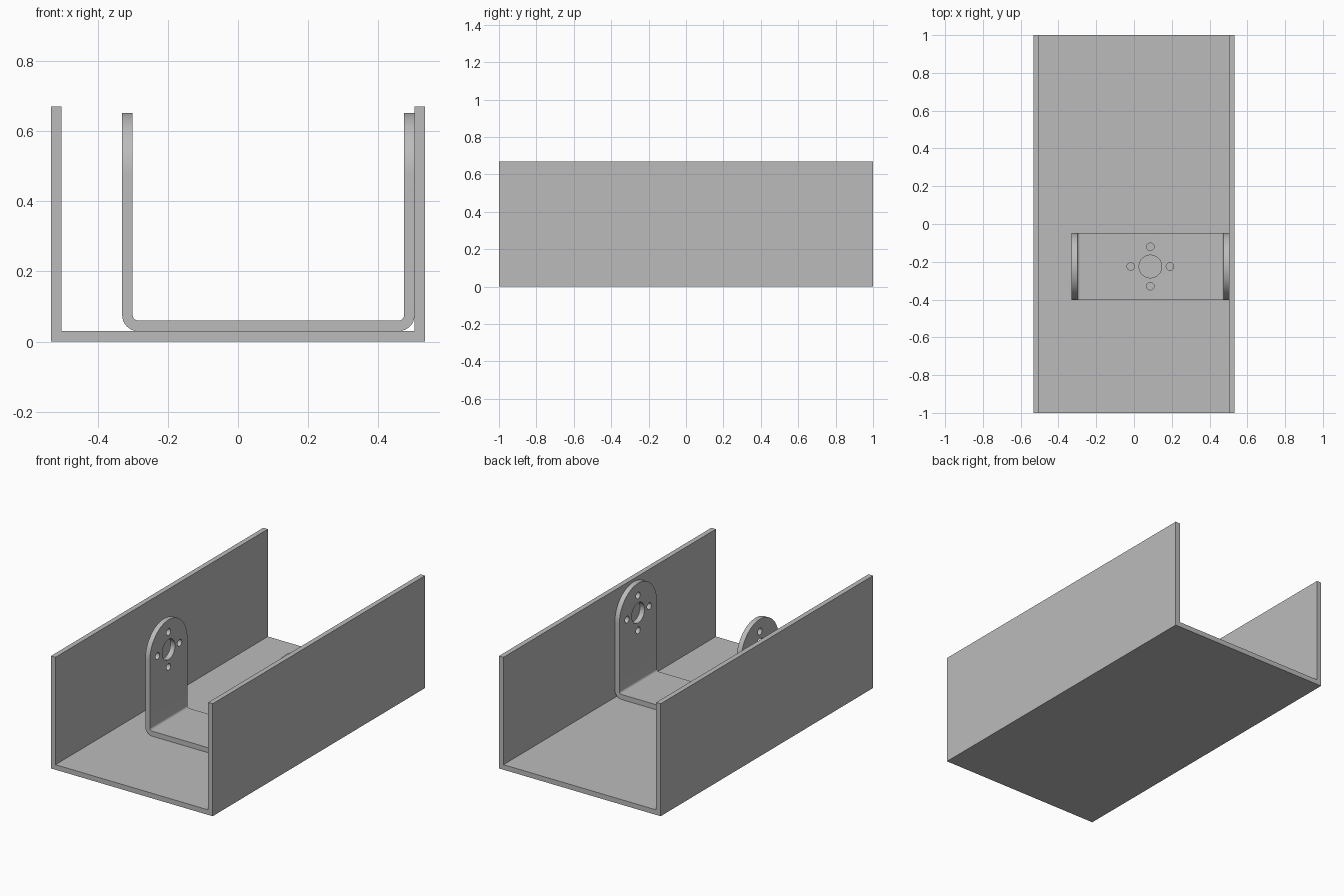
import bpy, bmesh
from math import pi, sin, cos, radians
from mathutils import Matrix, Vector

cube = bpy.data.objects.get("Cube")
if cube:
    bpy.data.objects.remove(cube, do_unlink=True)

grey = bpy.data.materials.new("plain grey")
grey.use_nodes = True
colour = (0.50, 0.50, 0.50, 1)
grey.diffuse_color = colour
grey.node_tree.nodes["Principled BSDF"].inputs["Base Color"].default_value = colour

LENGTH, HALF_W, WALL_H, T = 2.0, 0.533, 0.67, 0.03
INNER_X = HALF_W - T
LEFT_X, RIGHT_X = -0.33, INNER_X         # outer faces of the bracket
MID_X, MID_Y = (LEFT_X + RIGHT_X) / 2, -0.225
EAR_R, EAR_Z = 0.177, 0.475
R_OUT, R_IN = 0.045, 0.015


def finish(name, bm):
    bmesh.ops.recalc_face_normals(bm, faces=bm.faces)
    mesh = bpy.data.meshes.new(name)
    bm.to_mesh(mesh)
    bm.free()
    mesh.materials.append(grey)
    ob = bpy.data.objects.new(name, mesh)
    bpy.context.collection.objects.link(ob)
    return ob


def extrude(name, points, vector):
    """Solid made by sweeping a closed outline along a vector."""
    bm = bmesh.new()
    face = bm.faces.new([bm.verts.new(p) for p in points])
    new = bmesh.ops.extrude_face_region(bm, geom=[face], use_keep_orig=True)
    verts = [g for g in new["geom"] if isinstance(g, bmesh.types.BMVert)]
    bmesh.ops.translate(bm, verts=verts, vec=Vector(vector))
    return finish(name, bm)


def arc(cx, cz, r, start, end, steps):
    return [(cx + r * cos(radians(start + (end - start) * i / steps)),
             cz + r * sin(radians(start + (end - start) * i / steps)))
            for i in range(steps + 1)]


def cut(target, cutter, operation):
    """Apply a boolean and drop the cutter."""
    mod = target.modifiers.new("cut", "BOOLEAN")
    mod.operation, mod.solver, mod.object = operation, "EXACT", cutter
    bpy.context.view_layer.objects.active = target
    bpy.ops.object.modifier_apply(modifier=mod.name)
    bpy.data.objects.remove(cutter, do_unlink=True)


def hole_pattern(centre, turn):
    """One large bore ringed by four screw holes, along the turned z axis."""
    bm = bmesh.new()
    d = 0.104
    for x, y, r, sides in [(0, 0, 0.06, 48), (d, 0, 0.02, 24), (-d, 0, 0.02, 24),
                           (0, d, 0.02, 24), (0, -d, 0.02, 24)]:
        bmesh.ops.create_cone(bm, cap_ends=True, segments=sides, radius1=r, radius2=r,
                              depth=0.1, matrix=Matrix.Translation(centre) @ turn
                              @ Matrix.Translation((x, y, 0)))
    return finish("hole_cutter", bm)


# Open channel: floor with two upright walls
half = [(HALF_W, 0), (HALF_W, WALL_H), (INNER_X, WALL_H), (INNER_X, T)]
outline = half + [(-x, z) for x, z in reversed(half)]
channel = extrude("channel", [(x, -LENGTH / 2, z) for x, z in outline], (0, LENGTH, 0))

# Bracket: bent strip with rounded corners, legs left overlong for trimming
top = 0.75
cl, cr, cz = LEFT_X + R_OUT, RIGHT_X - R_OUT, T + R_OUT
strip = ([(LEFT_X, top)] + arc(cl, cz, R_OUT, 180, 270, 10)
         + arc(cr, cz, R_OUT, 270, 360, 10) + [(RIGHT_X, top), (RIGHT_X - T, top)]
         + arc(cr, cz, R_IN, 360, 270, 10) + arc(cl, cz, R_IN, 270, 180, 10)
         + [(LEFT_X + T, top)])
bracket = extrude("bracket", [(x, MID_Y - 0.3, z) for x, z in strip], (0, 0.6, 0))

# Trim to width with semicircular ears
side = ([(MID_Y + EAR_R, -0.1)] + arc(MID_Y, EAR_Z, EAR_R, 0, 180, 40)
        + [(MID_Y - EAR_R, -0.1)])
cut(bracket, extrude("ear_cutter", [(-1, y, z) for y, z in side], (2, 0, 0)), "INTERSECT")

# Bores in the base and both ears
sideways = Matrix.Rotation(pi / 2, 4, "Y")
for centre, turn in [((MID_X, MID_Y, T + T / 2), Matrix.Identity(4)),
                     ((LEFT_X + T / 2, MID_Y, EAR_Z), sideways),
                     ((RIGHT_X - T / 2, MID_Y, EAR_Z), sideways)]:
    cut(bracket, hole_pattern(centre, turn), "DIFFERENCE")

# Smooth bends and bores, crisp edges
bpy.ops.object.select_all(action="DESELECT")
bracket.select_set(True)
bpy.context.view_layer.objects.active = bracket
bpy.ops.object.shade_smooth_by_angle(angle=radians(30))
